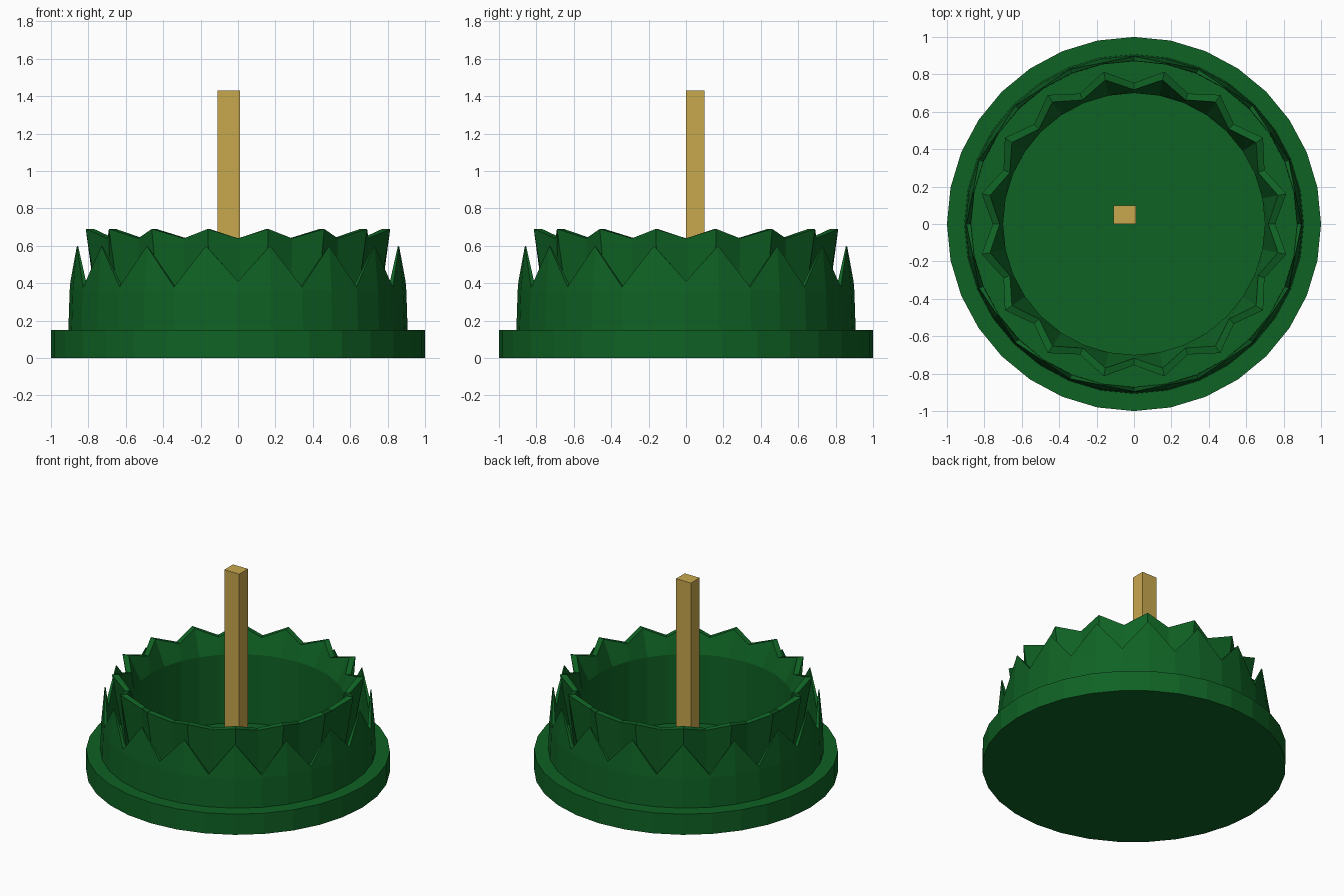
import bpy, bmesh, math

if "Cube" in bpy.data.objects:
    bpy.data.objects.remove(bpy.data.objects["Cube"], do_unlink=True)

SIDES = 32


def make_material(name, color):
    mat = bpy.data.materials.new(name)
    mat.use_nodes = True
    mat.diffuse_color = color
    mat.node_tree.nodes["Principled BSDF"].inputs["Base Color"].default_value = color
    return mat


green = make_material("leaf green", (0.0048, 0.122, 0.0176, 1))
tan = make_material("pale wood", (0.578, 0.392, 0.076, 1))


def finish(bm, name, mat):
    bmesh.ops.recalc_face_normals(bm, faces=bm.faces)
    mesh = bpy.data.meshes.new(name)
    bm.to_mesh(mesh)
    bm.free()
    mesh.materials.append(mat)
    obj = bpy.data.objects.new(name, mesh)
    bpy.context.collection.objects.link(obj)
    return obj


def lathe(name, mat, rings, closed):
    """Joins rings; each ring maps a side index to (radius, height)."""
    bm = bmesh.new()
    loops = []
    for ring in rings:
        loop = []
        for k in range(SIDES):
            r, z = ring(k)
            a = 2 * math.pi * k / SIDES
            loop.append(bm.verts.new((r * math.cos(a), r * math.sin(a), z)))
        loops.append(loop)
    pairs = list(zip(loops, loops[1:]))
    if closed:
        pairs.append((loops[-1], loops[0]))
    else:
        bm.faces.new(loops[0])
        bm.faces.new(loops[-1])
    for lo, hi in pairs:
        for k in range(SIDES):
            n = (k + 1) % SIDES
            bm.faces.new((lo[k], lo[n], hi[n], hi[k]))
    return finish(bm, name, mat)


def plain(r, z):
    return lambda k: (r, z)


def zigzag(tip, valley):
    return lambda k: tip if k % 2 else valley


# Round base with a sunken floor
lathe("base", green, [plain(1, 0), plain(1, 0.15), plain(0.70, 0.15),
                      plain(0.70, 0.02)], False)


# Outer crown of leaves, leaning inwards, slightly shallower notches on the axes
def outer_edge(r_tip, r_valley):
    def ring(k):
        if k % 2:
            return r_tip, 0.60
        return r_valley, 0.41 if k % 8 == 0 else 0.38
    return ring


lathe("outer_leaf_crown", green, [
    plain(0.87, 0.15), plain(0.907, 0.15), plain(0.9, 0.36),
    outer_edge(0.878, 0.896), outer_edge(0.872, 0.872)], True)

# Inner crown of leaves, flaring outwards above a round cup
lathe("inner_leaf_crown", green, [
    plain(0.70, 0.15), plain(0.74, 0.15),
    zigzag((0.83, 0.69), (0.755, 0.64)),
    zigzag((0.785, 0.69), (0.718, 0.64)),
    plain(0.70, 0.52)], True)

# Upright square stick
bm = bmesh.new()
bmesh.ops.create_cube(bm, size=1)
for v in bm.verts:
    v.co = (-0.05 + v.co.x * 0.12, 0.05 + v.co.y * 0.1, 0.725 + v.co.z * 1.41)
finish(bm, "stick", tan)
